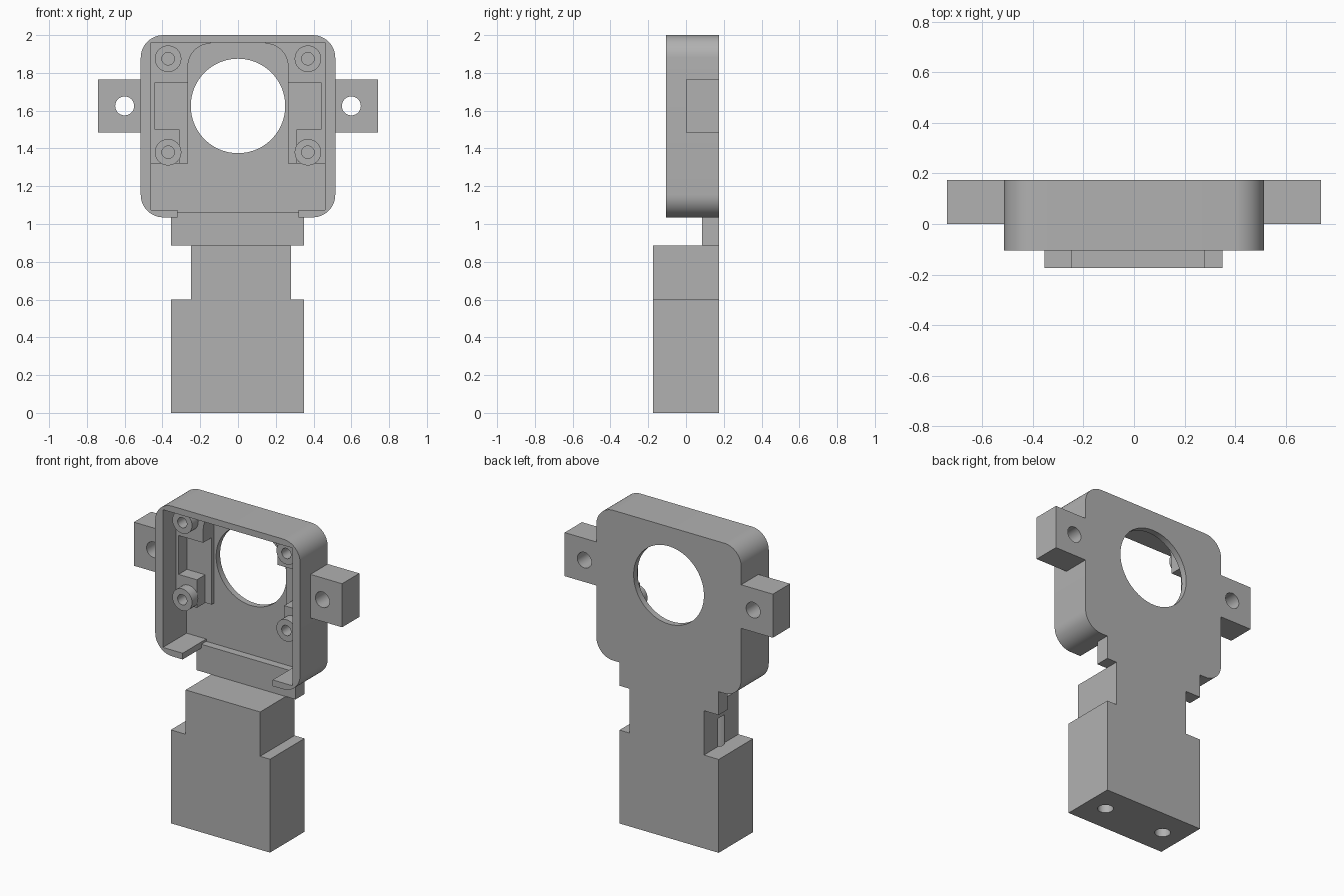
import bpy, bmesh, math
from mathutils import Matrix

old = bpy.data.objects.get("Cube")
if old:
    bpy.data.objects.remove(old, do_unlink=True)

grey = bpy.data.materials.new("plain grey")
grey.use_nodes = True
COLOUR = (0.44, 0.44, 0.44, 1)
grey.diffuse_color = COLOUR
grey.node_tree.nodes["Principled BSDF"].inputs["Base Color"].default_value = COLOUR

FRONT, BACK, FLOOR = -0.105, 0.175, 0.135


def finish(name, bm):
    bmesh.ops.recalc_face_normals(bm, faces=bm.faces)
    mesh = bpy.data.meshes.new(name)
    bm.to_mesh(mesh)
    bm.free()
    mesh.materials.append(grey)
    obj = bpy.data.objects.new(name, mesh)
    bpy.context.collection.objects.link(obj)
    return obj


def prism(name, profile, y0, y1, side=1):
    """Extrude an x-z profile from y0 to y1; side -1 mirrors it in x."""
    bm = bmesh.new()
    face = bm.faces.new([bm.verts.new((side * x, y0, z)) for x, z in profile])
    made = bmesh.ops.extrude_face_region(bm, geom=[face])["geom"]
    verts = [v for v in made if isinstance(v, bmesh.types.BMVert)]
    bmesh.ops.translate(bm, vec=(0, y1 - y0, 0), verts=verts)
    return finish(name, bm)


def box(name, x0, x1, y0, y1, z0, z1, side=1):
    return prism(name, [(x0, z0), (x1, z0), (x1, z1), (x0, z1)], y0, y1, side)


def rod(name, x, z, r, y0, y1, segments=48):
    """Cylinder running along y."""
    return prism(name, arc(x, z, r, 0, 360, segments)[:-1], y0, y1)


def arc(cx, cz, r, a0, a1, steps=12):
    angles = [math.radians(a0 + (a1 - a0) * i / steps) for i in range(steps + 1)]
    return [(cx + r * math.cos(a), cz + r * math.sin(a)) for a in angles]


def cut(obj, *cutters):
    for cutter in cutters:
        mod = obj.modifiers.new("cut", 'BOOLEAN')
        mod.operation, mod.solver, mod.object = 'DIFFERENCE', 'EXACT', cutter
        with bpy.context.temp_override(object=obj, active_object=obj):
            bpy.ops.object.modifier_apply(modifier=mod.name)
        bpy.data.objects.remove(cutter, do_unlink=True)


# Housing: rounded shell open at the front, with lens hole and bottom notch
W, BOTTOM, TOP, R = 0.515, 1.035, 2.0, 0.12
outline = (arc(W - R, BOTTOM + R, R, -90, 0) + arc(W - R, TOP - R, R, 0, 90)
           + arc(R - W, TOP - R, R, 90, 180) + arc(R - W, BOTTOM + R, R, 180, 270))
housing = prism("housing", outline, FRONT, BACK)
cut(housing,
    box("cavity", -0.46, 0.46, -0.3, FLOOR, 1.075, 1.96),
    box("notch", -0.32, 0.32, -0.3, FLOOR, 0.9, 1.2),
    rod("lens_hole", 0, 1.625, 0.25, 0, 0.3, 96))

# Inner cheeks, bosses and side ears, mirrored
cheek_profile = ([(0.47, 1.32), (0.47, 1.97), (0.145, 1.97)]
                 + arc(0.145, 1.835, 0.12, 90, 0)
                 + [(0.265, 1.75), (0.44, 1.75), (0.44, 1.5), (0.31, 1.5), (0.31, 1.32)])
for side, word in ((1, "left"), (-1, "right")):
    cheek = prism(word + "_cheek", cheek_profile, 0.025, FLOOR + 0.01, side)
    box(word + "_pad", 0.265, 0.45, 0.11, FLOOR + 0.01, 1.32, 1.76, side)
    for z, level in ((1.875, "upper"), (1.38, "lower")):
        x = side * 0.37
        boss = rod(f"{word}_{level}_boss", x, z, 0.07, -0.038, 0.025)
        for part in (boss, cheek):
            cut(part, rod("screw_hole", x, z, 0.033, -0.2, 0.1, 32))
    ear = box(word + "_ear", 0.51, 0.74, 0, BACK, 1.485, 1.765, side)
    cut(ear, rod("ear_hole", side * 0.6, 1.625, 0.05, -0.1, 0.3))

# Thin tab joining housing and stem
box("tab", -0.355, 0.35, 0.085, BACK, 0.885, BOTTOM)
box("tab_lip", -0.33, 0.33, 0.085, 0.15, BOTTOM, 1.06)

# Stem: wide base with narrower neck, drilled upward from below
stem = prism("stem", [(-0.355, 0), (0.35, 0), (0.35, 0.6), (0.28, 0.6),
                      (0.28, 0.885), (-0.25, 0.885), (-0.25, 0.6), (-0.355, 0.6)],
             -0.175, BACK)
for x in (-0.217, 0.217):
    bm = bmesh.new()
    bmesh.ops.create_cone(bm, cap_ends=True, segments=40, radius1=0.046, radius2=0.046,
                          depth=0.88, matrix=Matrix.Translation((x, 0, 0.34)))
    cut(stem, finish("mount_hole", bm))

# Smooth the round surfaces, keep the edges sharp
for obj in bpy.context.collection.objects:
    if obj.type == 'MESH' and grey.name in obj.data.materials:
        with bpy.context.temp_override(object=obj, active_object=obj,
                                       selected_objects=[obj], selected_editable_objects=[obj]):
            bpy.ops.object.shade_smooth_by_angle(angle=math.radians(30))
